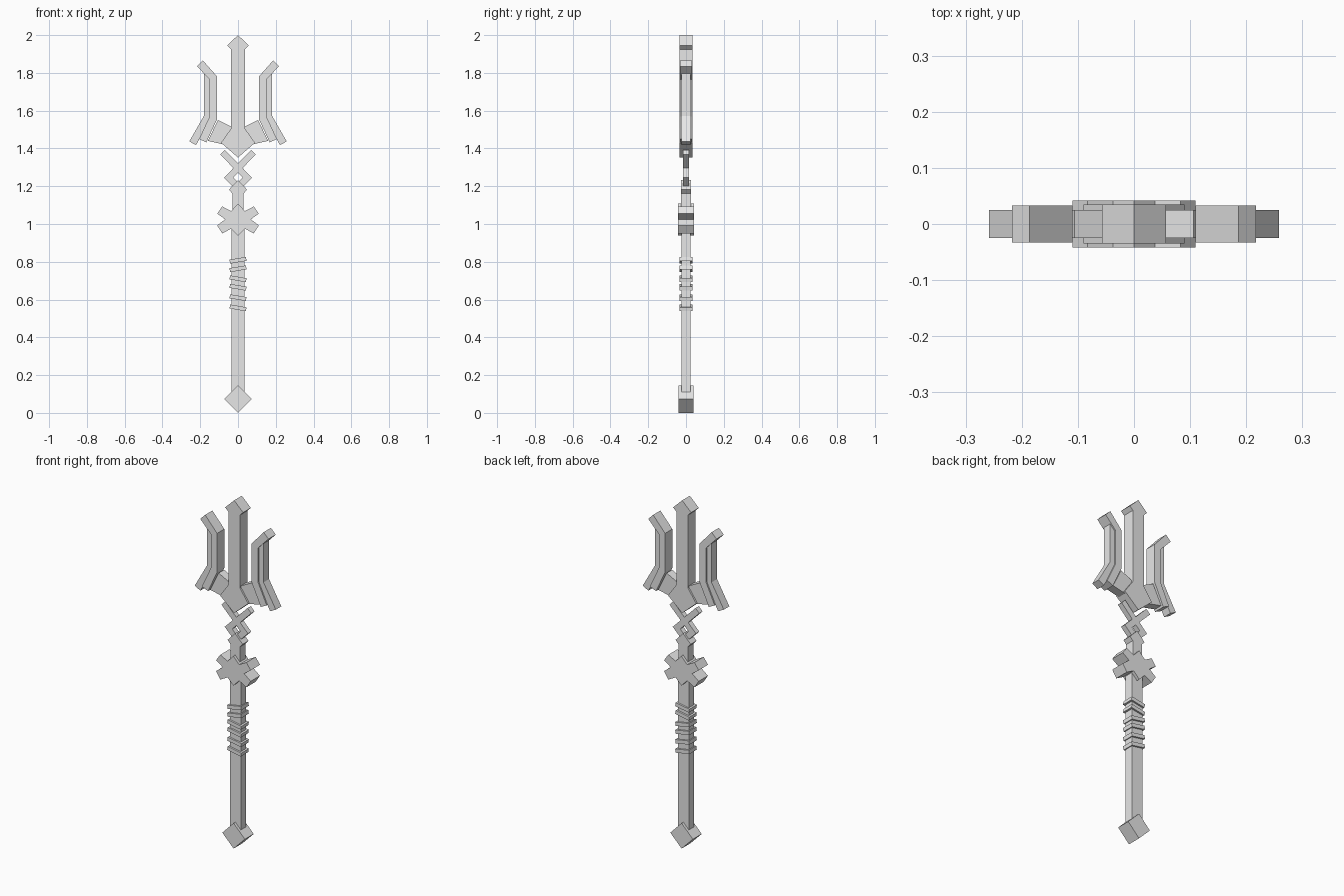
import bpy
import bmesh
import math
from mathutils import Matrix

cube = bpy.data.objects.get("Cube")
if cube:
    bpy.data.objects.remove(cube, do_unlink=True)

# Plain light grey metal
GREY = (0.8, 0.8, 0.8, 1.0)
metal = bpy.data.materials.new("light_grey_metal")
metal.use_nodes = True
metal.diffuse_color = GREY
metal.node_tree.nodes["Principled BSDF"].inputs["Base Color"].default_value = GREY


def finish(name, bm):
    bmesh.ops.recalc_face_normals(bm, faces=bm.faces)
    mesh = bpy.data.meshes.new(name)
    bm.to_mesh(mesh)
    bm.free()
    mesh.materials.append(metal)
    obj = bpy.data.objects.new(name, mesh)
    bpy.context.collection.objects.link(obj)
    return obj


def plate(name, outline, depth):
    """Extrude an x-z outline to +-depth along y."""
    bm = bmesh.new()
    face = bm.faces.new([bm.verts.new((x, -depth, z)) for x, z in outline])
    out = bmesh.ops.extrude_face_region(bm, geom=[face])
    moved = [g for g in out["geom"] if isinstance(g, bmesh.types.BMVert)]
    bmesh.ops.translate(bm, verts=moved, vec=(0, 2 * depth, 0))
    return finish(name, bm)


def symmetric_plate(name, half, depth):
    """Plate from the +x half of an outline, listed top to bottom."""
    other = [(-x, z) for x, z in reversed(half) if x > 0]
    return plate(name, half + other, depth)


def plate_pair(name, outline, depth):
    for side, s in (("left", 1), ("right", -1)):
        plate(f"{side}_{name}", [(s * x, z) for x, z in outline], depth)


def box(name, size, center, tilt=0.0):
    bm = bmesh.new()
    bmesh.ops.create_cube(bm, size=1)
    bm.transform(Matrix.Translation(center) @ Matrix.Rotation(-tilt, 4, "Y")
                 @ Matrix.Diagonal((*size, 1)))
    return finish(name, bm)


# Shaft and pommel
box("shaft", (0.07, 0.048, 0.95), (0, 0, 0.575))
symmetric_plate("pommel", [(0, 0.146), (0.072, 0.073), (0, 0)], 0.04)

# Slanted grip wraps, the upper two leaning the other way
for i, z in enumerate((0.808, 0.763, 0.71, 0.665, 0.61, 0.556)):
    tilt = 0.17 if i < 2 else -0.17
    box(f"grip_wrap_{i + 1}", (0.088, 0.068, 0.021), (0, 0, z), tilt)

# Spiked guard
symmetric_plate("guard", [
    (0, 1.108), (0.037, 1.068), (0.083, 1.093), (0.11, 1.055),
    (0.068, 1.025), (0.11, 0.992), (0.083, 0.95), (0.037, 0.975),
    (0, 0.938)], 0.042)

# Arrow-shaped neck
symmetric_plate("neck", [
    (0, 1.232), (0.048, 1.182), (0.03, 1.162), (0.03, 1.06)], 0.026)

# Crossed bars forming an open diamond with two raised arms
plate_pair("cross_bar", [
    (-0.071, 1.392), (-0.095, 1.368), (0.05, 1.222), (0.074, 1.246)], 0.015)
plate_pair("lower_bar", [
    (0.074, 1.246), (0.05, 1.27), (-0.024, 1.196), (0, 1.172)], 0.015)

# Central prong with arrow tip and wedge base
symmetric_plate("center_prong", [
    (0, 2.0), (0.057, 1.945), (0.037, 1.925), (0.037, 1.505),
    (0.09, 1.43), (0, 1.352)], 0.035)

# Arms joining the side prongs
plate_pair("prong_arm", [
    (0.03, 1.512), (0.106, 1.55), (0.16, 1.44), (0.07, 1.42)], 0.025)

# Side prongs: thick inner blade with thinner outer blade
plate_pair("inner_blade", [
    (0.186, 1.866), (0.217, 1.835), (0.15, 1.765), (0.15, 1.57),
    (0.206, 1.45), (0.168, 1.432), (0.11, 1.557), (0.11, 1.78)], 0.033)
plate_pair("outer_blade", [
    (0.18, 1.797), (0.18, 1.573), (0.258, 1.437), (0.222, 1.418),
    (0.145, 1.56), (0.145, 1.765)], 0.025)
